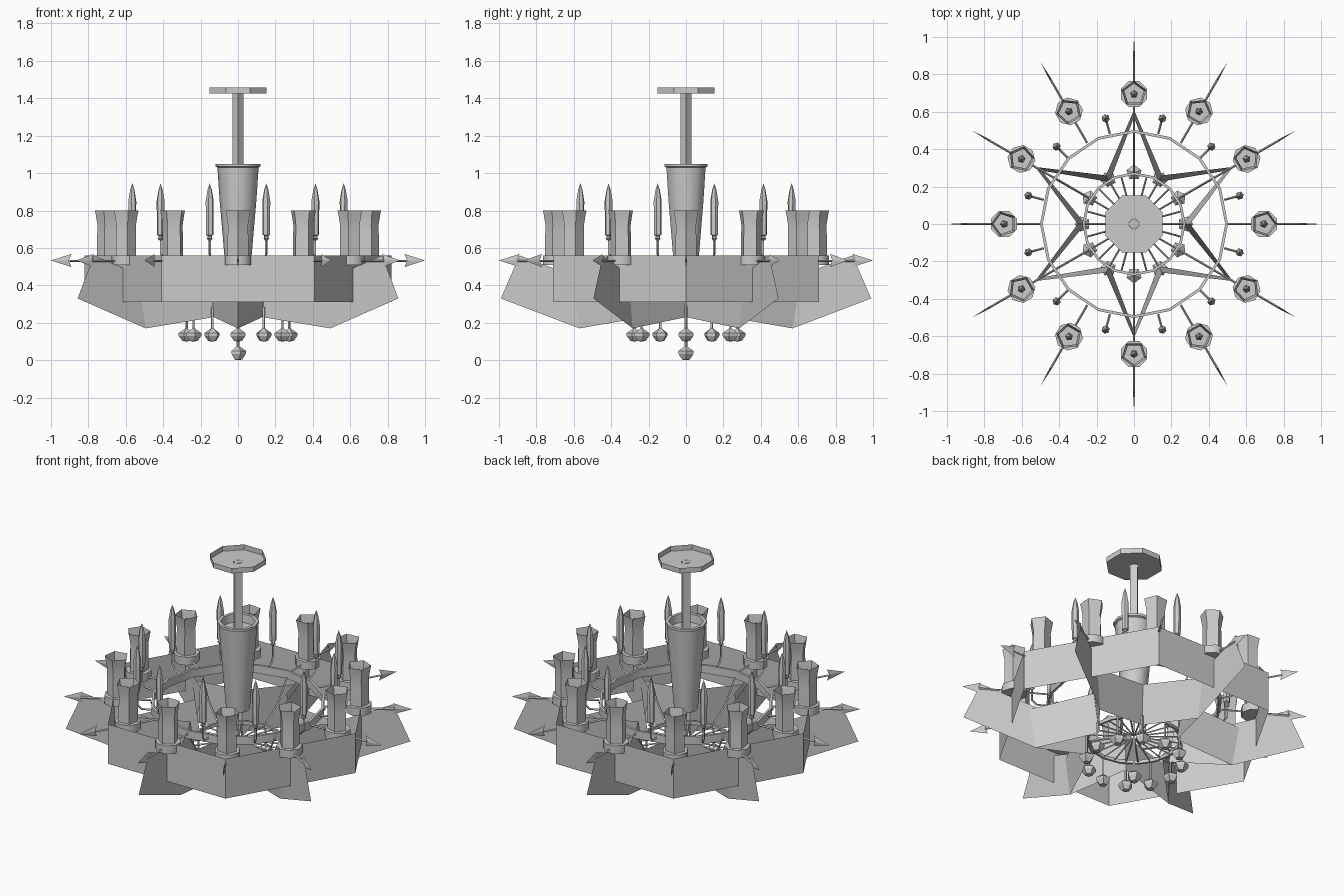
import bpy
from math import sin, cos, radians, pi
from mathutils import Vector, Matrix

if "Cube" in bpy.data.objects:
    bpy.data.objects.remove(bpy.data.objects["Cube"])


def add(name, verts, faces, smooth=False):
    me = bpy.data.meshes.new(name)
    me.from_pydata(verts, [], faces)
    me.update()
    ob = bpy.data.objects.new(name, me)
    bpy.context.collection.objects.link(ob)
    if smooth:
        bpy.ops.object.select_all(action='DESELECT')
        ob.select_set(True)
        bpy.context.view_layer.objects.active = ob
        bpy.ops.object.shade_smooth_by_angle(angle=radians(50))
    return ob


def lathe(name, profile, n, x=0.0, turn=0.0, smooth=True, closed=False):
    """Revolve (radius, height) points around a vertical axis at x."""
    verts, faces = [], []
    for r, z in profile:
        for i in range(n):
            a = turn + 2 * pi * i / n
            verts.append((x + r * cos(a), r * sin(a), z))
    m = len(profile)
    for j in range(m if closed else m - 1):
        for i in range(n):
            k, jj = (i + 1) % n, (j + 1) % m
            faces.append((j * n + i, j * n + k, jj * n + k, jj * n + i))
    ob = add(name, verts, faces, smooth)
    return ob


def rod(name, points, r):
    """Thin square bar along a path."""
    verts, faces = [], []
    pts = [Vector(p) for p in points]
    for i, p in enumerate(pts):
        d = (pts[min(i + 1, len(pts) - 1)] - pts[max(i - 1, 0)]).normalized()
        u = d.cross(Vector((0, 1, 0))).normalized()
        v = d.cross(u)
        verts += [p + u * r, p + v * r, p - u * r, p - v * r]
        if i:
            b = 4 * i
            faces += [(b - 4 + k, b - 4 + (k + 1) % 4, b + (k + 1) % 4, b + k) for k in range(4)]
    n = len(verts)
    faces += [(3, 2, 1, 0), (n - 4, n - 3, n - 2, n - 1)]
    return add(name, verts, faces)


def ring(obs, count, start=0.0):
    """Repeat parts, sharing their meshes, around the vertical axis."""
    for ob in obs:
        for i in range(count):
            c = ob if i == 0 else ob.copy()
            if i:
                bpy.context.collection.objects.link(c)
            c.rotation_euler.z = radians(start + 360 * i / count)


def polar(r, deg, z):
    return (r * cos(radians(deg)), r * sin(radians(deg)), z)


# Canopy dish, square hanging rod and tapered centre body
lathe("ceiling_canopy", [(0.028, 1.425), (0.165, 1.425), (0.165, 1.458)], 8, turn=pi / 8, smooth=False)
lathe("hanging_rod", [(0.03, 1.0), (0.03, 1.425), (0, 1.425)], 4)
lathe("centre_body", [(0, 0.5), (0.068, 0.5), (0.078, 0.62), (0.098, 0.85), (0.11, 1.03),
                      (0.12, 1.035), (0.12, 1.05), (0.1, 1.05), (0.095, 1.0), (0, 1.0)], 10)

# Flat outer panels forming a hexagon
ring([add("outer_panel", [polar(0.82, 0, 0.31), polar(0.82, 60, 0.31),
                          polar(0.82, 60, 0.56), polar(0.82, 0, 0.56)], [(0, 1, 2, 3)])], 6)

# Tilted radial panels, each forking into two inner star panels
radial = add("radial_panel", [(0.57, 0, 0.17), (0.99, 0, 0.33), (0.89, 0, 0.56), (0.48, 0, 0.405)],
             [(0, 1, 2, 3)])
star = add("star_panels", [(0.57, 0, 0.17), (0.61, 0, 0.42),
                           polar(0.26, 30, 0.23), polar(0.30, 30, 0.475),
                           polar(0.26, -30, 0.23), polar(0.30, -30, 0.475)],
           [(0, 2, 3, 1), (0, 1, 5, 4)])
brace = rod("inner_brace", [(0.28, 0, 0.30), (0.40, 0, 0.38), (0.5, 0, 0.52)], 0.006)
ring([radial, star, brace], 6, 30)

# Hoops
lathe("middle_hoop", [(0.488, 0.50), (0.503, 0.50), (0.503, 0.55), (0.488, 0.55)], 16, closed=True)
lathe("lower_hoop", [(0.262, 0.275), (0.276, 0.275), (0.276, 0.295), (0.262, 0.295)], 16, closed=True)

# Twelve arms with flat arrow tips, cups and open square shades
arm = rod("arm", [(0.5, 0, 0.53), (0.9, 0, 0.53)], 0.006)
tip = add("arrow_tip", [(1.0, 0, 0.533), (0.89, 0, 0.568), (0.905, 0.005, 0.533), (0.89, 0, 0.498),
                        (0.905, -0.005, 0.533)],
          [(0, 1, 2), (0, 2, 3), (0, 4, 1), (0, 3, 4), (1, 4, 2), (2, 4, 3)])
cup = lathe("lamp_cup", [(0, 0.51), (0.075, 0.51), (0.075, 0.56), (0, 0.56)], 8, 0.695, pi / 8)
shade = lathe("lamp_shade", [(0.058, 0.56), (0.058, 0.66), (0.056, 0.72), (0.064, 0.77), (0.07, 0.80)],
              5, 0.695)
bulb = lathe("lamp_bulb", [(0.012, 0.56), (0.022, 0.68), (0.016, 0.74), (0, 0.78)], 5, 0.695)
ring([arm, tip, cup, shade, bulb], 12)

# Slim candles on small brackets between the lamps
bracket = rod("candle_bracket", [(0.5, 0, 0.53), (0.56, 0, 0.54), (0.585, 0, 0.57), (0.585, 0, 0.65)], 0.006)
pan = lathe("candle_pan", [(0, 0.635), (0.018, 0.65), (0, 0.65)], 6, 0.585)
candle = lathe("slim_candle", [(0, 0.645), (0.012, 0.645), (0.012, 0.665), (0.02, 0.67), (0.022, 0.85),
                               (0.012, 0.91), (0, 0.945)], 6, 0.585)
ring([bracket, pan, candle], 12, 15)

# Spokes of the lower wheel
ring([rod("wheel_spoke", [(0.02, 0, 0.30), (0.268, 0, 0.285)], 0.005)], 24)

# Hanging crystals
string = rod("crystal_string", [(0.275, 0, 0.285), (0.275, 0, 0.165)], 0.007)
drop = lathe("crystal", [(0, 0.10), (0.022, 0.102), (0.042, 0.13), (0.042, 0.145), (0, 0.175)],
             5, 0.275, smooth=False)
ring([string, drop], 12)
rod("centre_string", [(0, 0, 0.52), (0, 0, 0.07)], 0.008)
lathe("centre_crystal", [(0, 0), (0.022, 0.003), (0.042, 0.034), (0.042, 0.05), (0, 0.08)], 5, smooth=False)
